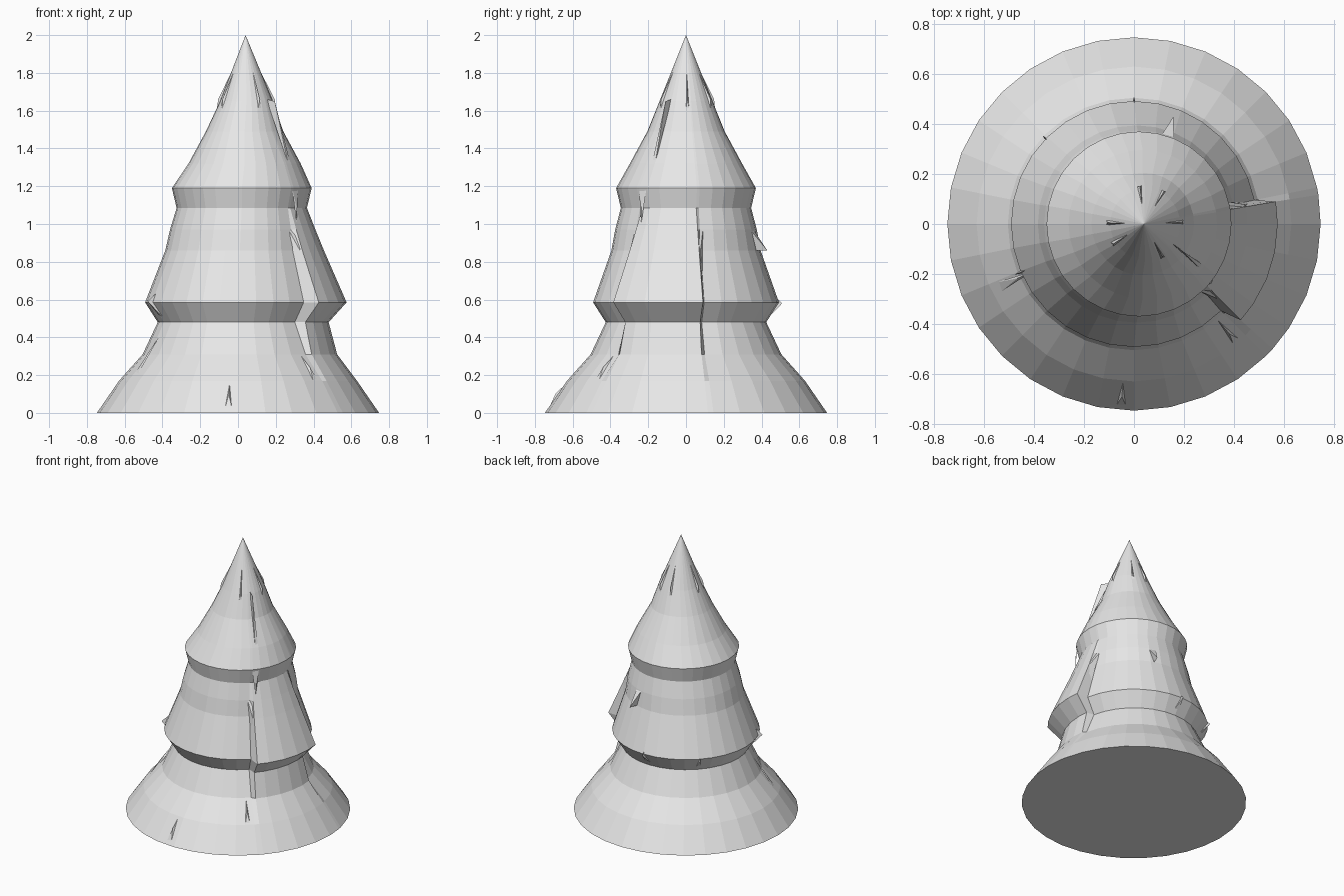
import bpy
import bmesh
from math import sin, cos, radians
from mathutils import Vector

cube = bpy.data.objects.get("Cube")
if cube:
    bpy.data.objects.remove(cube)

# Plain grey material
grey = bpy.data.materials.new("light_grey")
grey.use_nodes = True
colour = (0.8, 0.8, 0.8, 1)
grey.diffuse_color = colour
grey.node_tree.nodes["Principled BSDF"].inputs["Base Color"].default_value = colour

# Tree profile: height, centre x, radius, extra radius of the overhanging wedge
RINGS = [
    (0, 0, .747, 0), (.17, 0, .63, 0), (.31, 0, .505, .02),
    (.48, 0, .425, .055), (.585, 0, .492, .083), (.86, .01, .395, .05),
    (.97, .015, .375, .02), (1.085, .02, .345, 0), (1.19, .02, .37, 0),
    (1.32, .035, .297, 0), (1.49, .035, .205, 0), (1.65, .045, .14, 0),
]
TIP = (.04, 0, 2)
SIDES = 32
WEDGE = (-42, 9)


def surface(angle, z, lift=0):
    """Point on the tree at an angle in degrees and a height."""
    rings = RINGS + [(TIP[2], TIP[0], 0, 0)]
    for low, high in zip(rings, rings[1:]):
        if z <= high[0]:
            t = (z - low[0]) / (high[0] - low[0])
            cx, r, extra = (low[k] + t * (high[k] - low[k]) for k in (1, 2, 3))
            break
    if WEDGE[0] <= angle <= WEDGE[1]:
        r += extra
    r += lift
    a = radians(angle)
    return Vector((cx + r * cos(a), r * sin(a), z))


def finish(name, bm):
    bmesh.ops.recalc_face_normals(bm, faces=bm.faces)
    mesh = bpy.data.meshes.new(name)
    bm.to_mesh(mesh)
    bm.free()
    mesh.materials.append(grey)
    obj = bpy.data.objects.new(name, mesh)
    bpy.context.collection.objects.link(obj)
    return obj


# Tiered body, with extra columns where the wedge steps out
angles = sorted([i * 360 / SIDES - 180 for i in range(SIDES)] + [WEDGE[0], WEDGE[1]])
bm = bmesh.new()
loops = [[bm.verts.new(surface(a, ring[0])) for a in angles] for ring in RINGS]
tip = bm.verts.new(TIP)
count = len(angles)
for i in range(count):
    j = (i + 1) % count
    for low, high in zip(loops, loops[1:]):
        bm.faces.new((low[i], low[j], high[j], high[i]))
    bm.faces.new((loops[-1][i], loops[-1][j], tip))
bm.faces.new(loops[0][::-1])
finish("tiered_tree", bm)


# Small raised splinters: angle, foot height, head height, peak height, lift, half width
def splinter(name, angle, foot, head, peak, lift, half):
    bm = bmesh.new()
    points = [surface(angle - half, foot, -.005), surface(angle + half, foot, -.005),
              surface(angle, head, -.005), surface(angle, peak, lift)]
    v = [bm.verts.new(p) for p in points]
    for tri in ((0, 1, 2), (0, 1, 3), (1, 2, 3), (2, 0, 3)):
        bm.faces.new([v[k] for k in tri])
    finish(name, bm)


SPLINTERS = [
    ("base_front", -94, .02, .16, .1, .015, 1.5),
    ("base_right", -49, .17, .31, .24, .015, 1.5),
    ("base_left", 205, .2, .42, .33, .02, 2),
    ("rim_left", 203, .5, .64, .59, .03, 2.5),
    ("rim_rear", 136, .5, .61, .58, .02, 2.5),
    ("rim_back", 90, .5, .61, .58, .02, 3),
    ("middle_back", 71, .97, .86, .86, .06, 4),
    ("middle_right", 10, .97, .6, .86, .05, 4),
    ("middle_front", -43, .97, .62, .86, .04, 4),
    ("step_front", -39, 1.19, 1.0, 1.085, .03, 4),
    ("top_right", -36, 1.32, 1.66, 1.65, .045, 2),
]
for name, *values in SPLINTERS:
    splinter(name + "_splinter", *values)

# Fine ridges running down from the tip
for k, angle in enumerate((3, 60, 98, 178, 212, -62)):
    splinter("tip_ridge_%d" % (k + 1), angle, 1.6, 1.85, 1.66, .014, 4)
